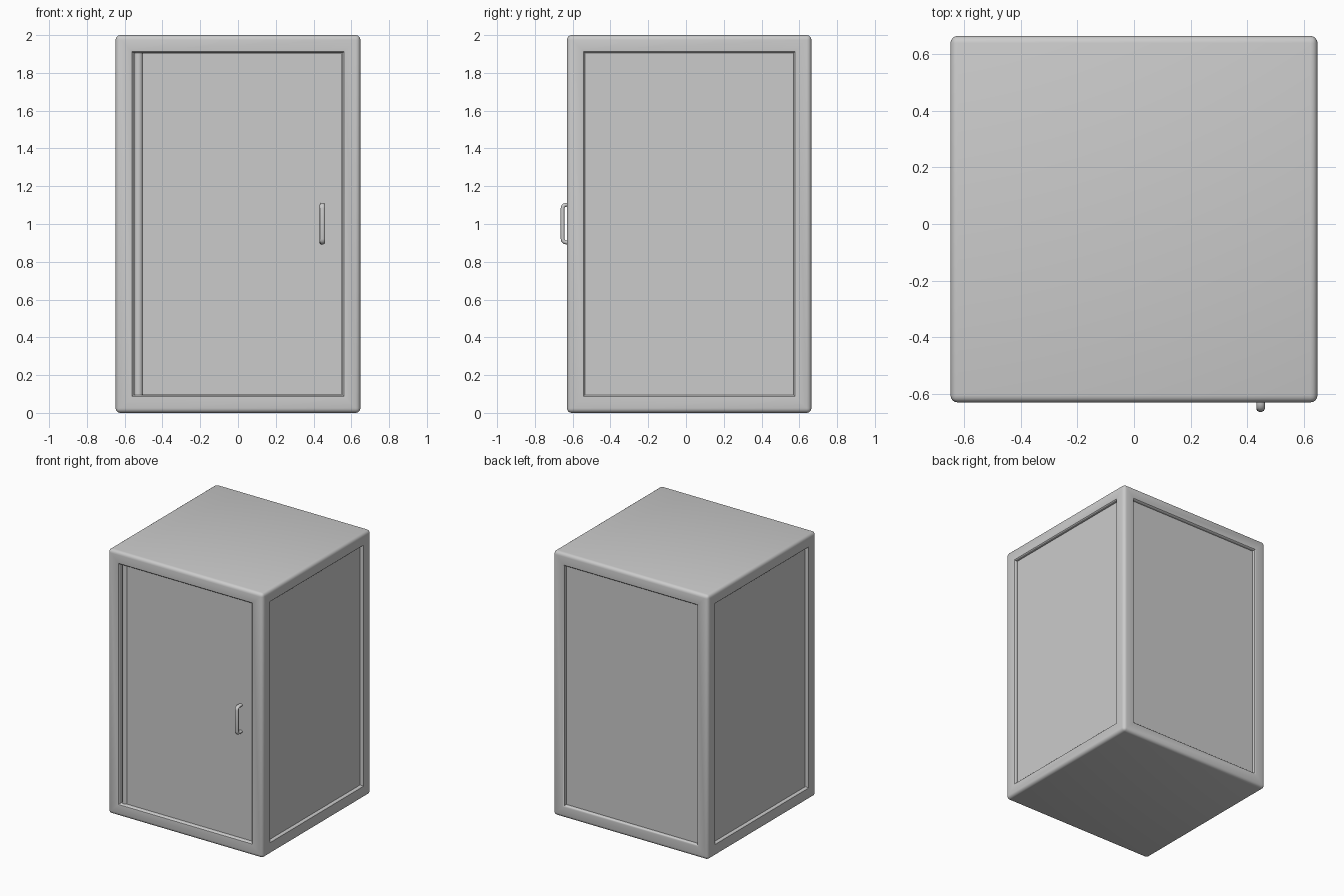
import bpy, bmesh
from mathutils import Vector

if "Cube" in bpy.data.objects:
    bpy.data.objects.remove(bpy.data.objects["Cube"])

Y0, Y1 = -0.63, 0.664      # front and back of the body
X, H = 0.648, 2.0
RIM, DEPTH = 0.095, 0.025


def finish(bm, name, smooth=True):
    bm.normal_update()
    mesh = bpy.data.meshes.new(name)
    bm.to_mesh(mesh)
    bm.free()
    ob = bpy.data.objects.new(name, mesh)
    bpy.context.collection.objects.link(ob)
    if smooth:
        shade(ob)
    return ob


def shade(ob):
    bpy.ops.object.select_all(action='DESELECT')
    ob.select_set(True)
    bpy.context.view_layer.objects.active = ob
    bpy.ops.object.shade_smooth_by_angle()


def box(lo, hi):
    bm = bmesh.new()
    bmesh.ops.create_cube(bm, size=1)
    lo, hi = Vector(lo), Vector(hi)
    for v in bm.verts:
        v.co = Vector([(lo[i] + hi[i]) / 2 + v.co[i] * (hi[i] - lo[i]) for i in range(3)])
    bm.normal_update()
    return bm


# Cabinet body: shallow recessed panels on the sides and back, open cavity in front
bm = box((-X, Y0, 0), (X, Y1, H))
outer = list(bm.edges)
rims = []
for f in [f for f in bm.faces if abs(f.normal.z) < 0.5]:
    n = f.normal.copy()
    bmesh.ops.inset_region(bm, faces=[f], thickness=RIM, use_even_offset=True)
    rims += list(f.edges)
    new = bmesh.ops.extrude_discrete_faces(bm, faces=[f])['faces'][0]
    depth = 1.18 if n.y < -0.5 else DEPTH
    bmesh.ops.translate(bm, verts=list(new.verts), vec=-n * depth)
bm.normal_update()
rims = [e for e in rims if e.is_valid]
bmesh.ops.bevel(bm, geom=outer, offset=0.025, segments=4, profile=0.5, affect='EDGES')
rims = [e for e in rims if e.is_valid]
bmesh.ops.bevel(bm, geom=rims, offset=0.014, segments=3, profile=0.5, affect='EDGES')
finish(bm, "cabinet_body")

# Door panel set into the opening
door_y = Y0 + DEPTH
finish(box((-0.505, door_y, 0.097), (0.551, door_y + 0.04, H - 0.097)), "door")

# Full-height hinge rod
bpy.ops.mesh.primitive_cylinder_add(vertices=24, radius=0.024, depth=H - 2 * RIM,
                                    location=(-0.527, door_y + 0.018, H / 2))
rod = bpy.context.object
rod.name = "hinge_rod"
shade(rod)

# Pull handle: a bent bar swept along a chamfered path
cu = bpy.data.curves.new("door_handle", 'CURVE')
cu.dimensions = '3D'
cu.bevel_depth = 0.011
cu.bevel_resolution = 3
cu.use_fill_caps = True
sp = cu.splines.new('POLY')
half = [(door_y + 0.01, 0.1), (-0.634, 0.1), (-0.644, 0.097), (-0.651, 0.09), (-0.653, 0.08)]
path = half + [(y, -z) for y, z in reversed(half)]
sp.points.add(len(path) - 1)
for p, (y, z) in zip(sp.points, path):
    p.co = (0, y, z, 1)
handle = bpy.data.objects.new("door_handle", cu)
bpy.context.collection.objects.link(handle)
handle.location = (0.447, 0, 1.002)
handle.scale.x = 1.35
